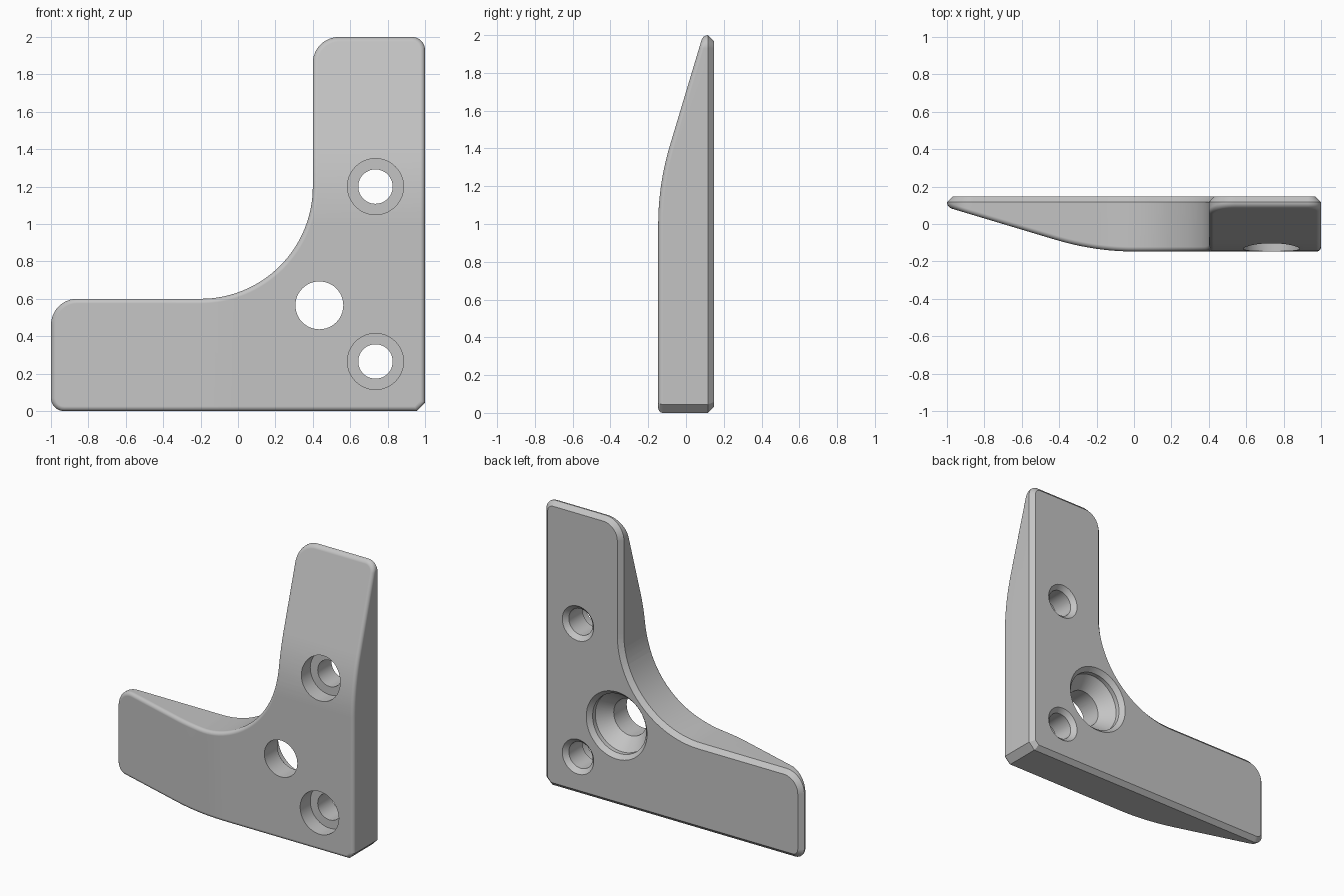
import bpy, bmesh, math
from mathutils import Vector

if "Cube" in bpy.data.objects:
    bpy.data.objects.remove(bpy.data.objects["Cube"], do_unlink=True)

HALF = 0.147      # half thickness
CHAMFER = 0.03    # rear edge chamfer
ROUND = 0.025     # front edge rounding
BEND = 0.42       # length over which each arm starts to taper

grey = bpy.data.materials.new("plain grey")
grey.use_nodes = True
grey.diffuse_color = (0.55, 0.55, 0.55, 1)
grey.node_tree.nodes["Principled BSDF"].inputs["Base Color"].default_value = grey.diffuse_color


def arc(cx, cz, r, start, end, n):
    angles = [math.radians(start + (end - start) * i / n) for i in range(n + 1)]
    return [(cx + r * math.cos(a), cz + r * math.sin(a)) for a in angles]


def outline(d):
    """L-shaped outline moved inwards by d."""
    s, b, c = 0.07, 0.14, 0.045
    leg = c + d * math.sqrt(2)
    pts = [(1 - leg + d, d), (1 - d, leg - d)]
    pts += arc(1 - s, 2 - s, s - d, 0, 90, 8)
    pts += arc(0.4 + b, 2 - b, b - d, 90, 180, 12)
    pts += arc(-0.2, 1.2, 0.6 + d, 0, -90, 32)
    pts += arc(b - 1, 0.6 - b, b - d, 90, 180, 12)
    pts += arc(s - 1, s, s - d, 180, 270, 8)
    return pts


def taper(t):
    """How far the front recedes at distance t along an arm."""
    if t <= 0:
        return 0
    return 0.15 * t * t / BEND if t < BEND else 0.15 * BEND + 0.3 * (t - BEND)


def finish(bm, name):
    bmesh.ops.recalc_face_normals(bm, faces=bm.faces)
    mesh = bpy.data.meshes.new(name)
    bm.to_mesh(mesh)
    bm.free()
    mesh.materials.append(grey)
    obj = bpy.data.objects.new(name, mesh)
    bpy.context.collection.objects.link(obj)
    return obj


def bridge(bm, a, b):
    for i in range(len(a)):
        j = (i + 1) % len(a)
        bm.faces.new((a[i], a[j], b[j], b[i]))


# Bracket body: stacked outlines from the rear chamfer to the rounded front
levels = [(CHAMFER, HALF), (0, HALF - CHAMFER)]
for i in range(6):
    a = math.pi / 2 * i / 5
    levels.append((ROUND * (1 - math.cos(a)), -HALF + ROUND * (1 - math.sin(a))))
bm = bmesh.new()
rings = [[bm.verts.new((x, y, z)) for x, z in outline(d)] for d, y in levels]
for a, b in zip(rings, rings[1:]):
    bridge(bm, a, b)
bm.faces.new(rings[0])
bm.faces.new(rings[-1])

# Slice across both arms, then push the front back along the taper
for i in range(13):
    t = BEND * i / 12
    for co, no in (((-t, 0, 0), (1, 0, 0)), ((0, 0, 1 + t), (0, 0, 1))):
        bmesh.ops.bisect_plane(bm, geom=bm.verts[:] + bm.edges[:] + bm.faces[:],
                               dist=1e-5, plane_co=Vector(co), plane_no=Vector(no))
for v in bm.verts:
    if v.co.y < 0:
        v.co.y += max(taper(-v.co.x), taper(v.co.z - 1))
bracket = finish(bm, "corner_bracket")


def drill(name, x, z, profile):
    """Cut a round hole whose (radius, y) profile runs from front to rear."""
    bm = bmesh.new()
    n = 48
    rings = [[bm.verts.new((x + px, y, z + pz)) for px, pz in arc(0, 0, r, 0, 360, n)[:-1]]
             for r, y in profile]
    for a, b in zip(rings, rings[1:]):
        bridge(bm, a, b)
    bm.faces.new(rings[0])
    bm.faces.new(rings[-1])
    cutter = finish(bm, name)
    cutter.hide_render = True
    mod = bracket.modifiers.new(name, "BOOLEAN")
    mod.operation = "DIFFERENCE"
    mod.solver = "EXACT"
    mod.object = cutter
    bpy.ops.object.modifier_apply(modifier=name)
    bpy.data.objects.remove(cutter, do_unlink=True)


bpy.context.view_layer.objects.active = bracket
bracket.select_set(True)

# Counterbored screw holes with a chamfered rear rim
for name, z in (("upper_screw_hole", 1.2), ("lower_screw_hole", 0.265)):
    drill(name, 0.735, z, [(0.15, -0.3), (0.15, -0.035), (0.092, -0.035),
                           (0.092, HALF - 0.03), (0.122, HALF), (0.122, 0.3)])

# Central hole with a conical seat at the rear
drill("central_hole", 0.435, 0.565, [(0.128, -0.3), (0.128, HALF - 0.15), (0.208, HALF - 0.06),
                                     (0.208, HALF - 0.03), (0.236, HALF), (0.236, 0.3)])

bpy.ops.object.shade_smooth_by_angle(angle=math.radians(28))
normals = bracket.modifiers.new("even_normals", "WEIGHTED_NORMAL")
normals.keep_sharp = True
